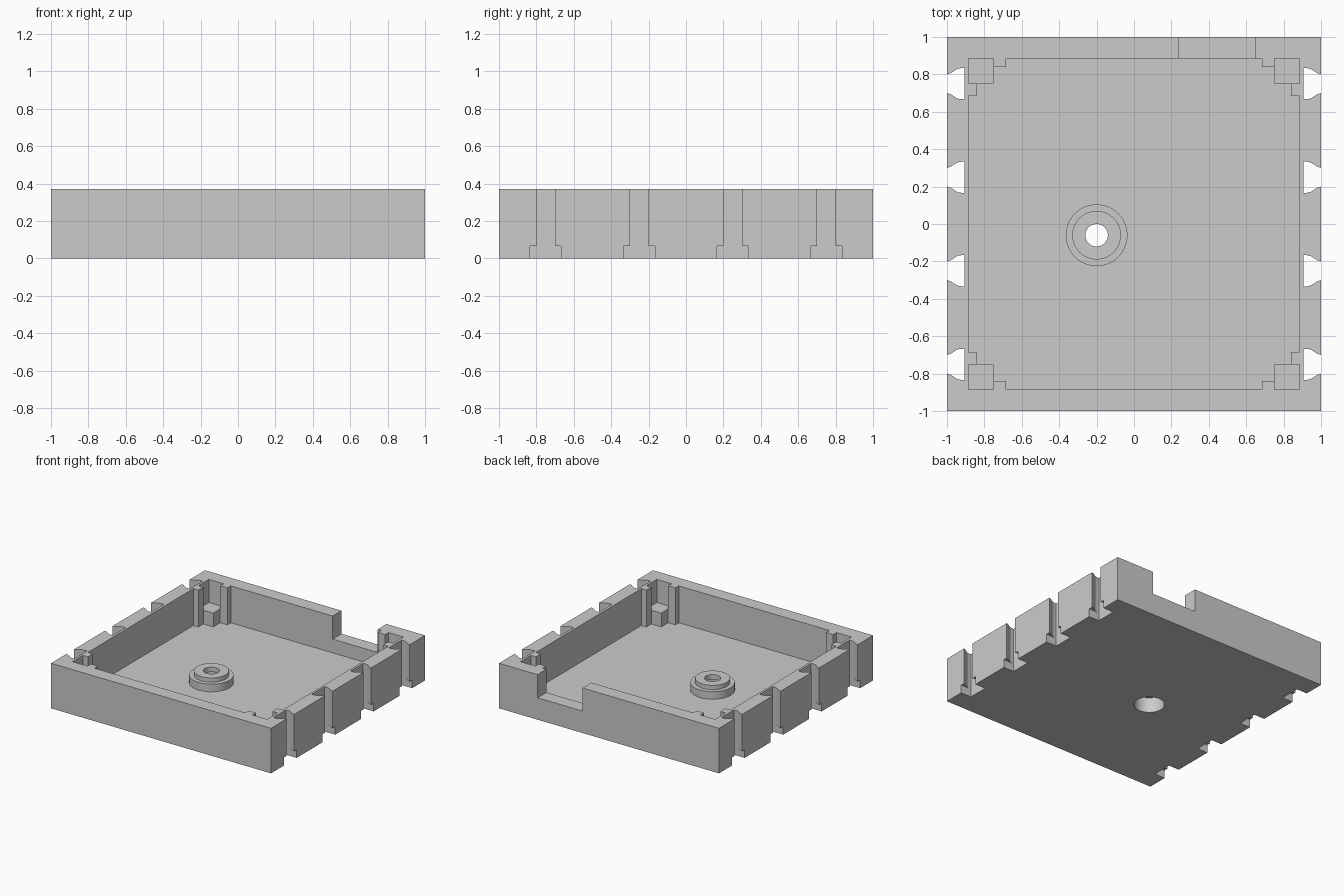
import bpy, bmesh, math
from mathutils import Vector, Matrix

if "Cube" in bpy.data.objects:
    bpy.data.objects.remove(bpy.data.objects["Cube"], do_unlink=True)

H, FLOOR, INNER = 0.37, 0.067, 0.885
LEDGE = 0.18
BOSS = Vector((-0.2, -0.06, 0))

grey = bpy.data.materials.new("plain grey")
grey.use_nodes = True
colour = (0.6, 0.6, 0.6, 1)
grey.diffuse_color = colour
grey.node_tree.nodes["Principled BSDF"].inputs["Base Color"].default_value = colour


def finish(name, bm):
    bmesh.ops.recalc_face_normals(bm, faces=bm.faces[:])
    mesh = bpy.data.meshes.new(name)
    bm.to_mesh(mesh)
    bm.free()
    mesh.materials.append(grey)
    obj = bpy.data.objects.new(name, mesh)
    bpy.context.scene.collection.objects.link(obj)
    return obj


def prism(name, outline, z0, z1):
    bm = bmesh.new()
    base = bm.faces.new([bm.verts.new((x, y, z0)) for x, y in outline])
    top = bmesh.ops.extrude_face_region(bm, geom=[base])["geom"]
    bmesh.ops.translate(bm, vec=(0, 0, z1 - z0),
                        verts=[g for g in top if isinstance(g, bmesh.types.BMVert)])
    return finish(name, bm)


def box(name, x0, x1, y0, y1, z0, z1):
    return prism(name, [(x0, y0), (x1, y0), (x1, y1), (x0, y1)], z0, z1)


def cut(target, cutter):
    cutter.hide_render = True
    mod = target.modifiers.new("cut", 'BOOLEAN')
    mod.operation, mod.solver, mod.object = 'DIFFERENCE', 'EXACT', cutter
    bpy.context.view_layer.objects.active = target
    bpy.ops.object.modifier_apply(modifier=mod.name)
    bpy.data.objects.remove(cutter, do_unlink=True)


def smooth(obj):
    bpy.ops.object.select_all(action='DESELECT')
    obj.select_set(True)
    bpy.context.view_layer.objects.active = obj
    bpy.ops.object.shade_smooth_by_angle(angle=math.radians(30))


# Open tray with a cable gap in the back wall
tray = box("tray", -1, 1, -1, 1, 0, H)
cut(tray, box("cavity", -INNER, INNER, -INNER, INNER, FLOOR, 0.6))
cut(tray, box("gap", 0.24, 0.65, INNER - 0.05, 1.1, LEDGE, 0.6))

# Flared connector slots along both sides, square at the foot
half = [(1.1, 0.05), (1, 0.05), (0.98, 0.056), (0.962, 0.068),
        (0.945, 0.079), (0.925, 0.083), (0.905, 0.083)]
for side in (-1, 1):
    for yc in (-0.75, -0.25, 0.25, 0.75):
        outline = [(side * x, yc + y) for x, y in half]
        outline += [(side * x, yc - y) for x, y in reversed(half)]
        cut(tray, prism("slot", outline, -0.1, 0.6))
        xs = sorted((side * 0.905, side * 1.1))
        cut(tray, box("slot_foot", *xs, yc - 0.083, yc + 0.083, -0.1, FLOOR))

# Screw head recess through the floor
SEG = 64
ring = [(BOSS.x + 0.115 * math.cos(i * math.tau / SEG),
         BOSS.y + 0.115 * math.sin(i * math.tau / SEG)) for i in range(SEG)]
cut(tray, prism("recess", ring, -0.1, 0.2))
smooth(tray)

# Stepped screw boss, turned from a profile
profile = [(0.115, FLOOR), (0.165, FLOOR), (0.165, 0.13), (0.13, 0.13),
           (0.13, 0.165), (0.06, 0.165), (0.06, 0.125), (0.115, 0.125)]
bm = bmesh.new()
verts = [bm.verts.new((r, 0, z)) for r, z in profile]
edges = [bm.edges.new((verts[i - 1], verts[i])) for i in range(len(verts))]
bmesh.ops.spin(bm, geom=verts + edges, cent=(0, 0, 0), axis=(0, 0, 1),
               angle=math.tau, steps=SEG, use_duplicate=False)
bmesh.ops.remove_doubles(bm, verts=bm.verts[:], dist=0.0005)
bmesh.ops.transform(bm, matrix=Matrix.Translation(BOSS), verts=bm.verts[:])
smooth(finish("screw_boss", bm))

# Corner supports: a low post held between two full-height ribs
for sx, side in ((-1, "right"), (1, "left")):
    for sy, end in ((-1, "front"), (1, "back")):
        def corner(part, xa, xb, ya, yb, top):
            box(f"{end}_{side}_{part}", *sorted((sx * xa, sx * xb)),
                *sorted((sy * ya, sy * yb)), FLOOR, top)
        corner("post", 0.75, INNER, 0.75, INNER, LEDGE)
        corner("end_rib", 0.685, 0.75, 0.84, INNER, H)
        corner("side_rib", 0.84, INNER, 0.685, 0.75, H)
